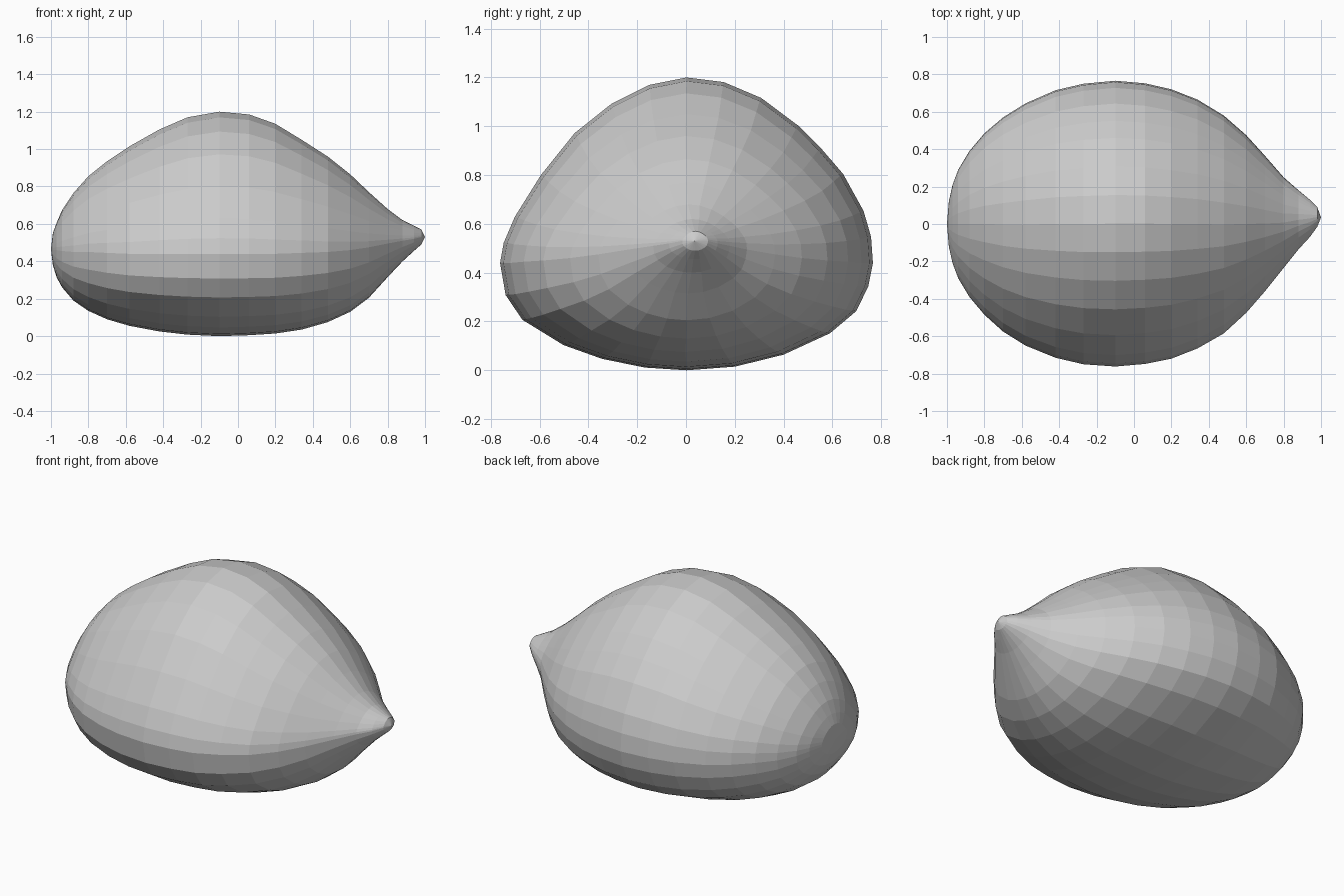
import bpy, bmesh

# Stations along x: x, top z, widest z, bottom z, back y, front y
STATIONS = [
    (-0.99, 0.55, 0.46, 0.38, 0.12, -0.12),
    (-0.97, 0.605, 0.46, 0.315, 0.21, -0.21),
    (-0.94, 0.675, 0.455, 0.26, 0.29, -0.29),
    (-0.88, 0.765, 0.45, 0.19, 0.39, -0.39),
    (-0.80, 0.855, 0.45, 0.135, 0.485, -0.485),
    (-0.70, 0.935, 0.445, 0.09, 0.57, -0.575),
    (-0.58, 1.015, 0.44, 0.055, 0.645, -0.65),
    (-0.42, 1.105, 0.44, 0.025, 0.715, -0.715),
    (-0.27, 1.17, 0.44, 0.008, 0.75, -0.75),
    (-0.10, 1.20, 0.44, 0.0, 0.766, -0.762),
    (0.06, 1.185, 0.44, 0.005, 0.752, -0.748),
    (0.20, 1.135, 0.44, 0.014, 0.72, -0.72),
    (0.34, 1.05, 0.445, 0.035, 0.665, -0.665),
    (0.48, 0.96, 0.45, 0.075, 0.58, -0.585),
    (0.60, 0.865, 0.46, 0.13, 0.475, -0.475),
    (0.70, 0.77, 0.475, 0.205, 0.365, -0.36),
    (0.80, 0.68, 0.495, 0.315, 0.25, -0.235),
    (0.88, 0.62, 0.51, 0.40, 0.18, -0.135),
    (0.94, 0.59, 0.52, 0.455, 0.13, -0.07),
    (0.98, 0.57, 0.53, 0.49, 0.09, -0.015),
]
# Half sections (y, z) as fractions: back side bottom to top, front side top to bottom
BACK = [(0, -1), (0.26, -0.966), (0.52, -0.855), (0.77, -0.655), (0.91, -0.45), (0.975, -0.22),
        (1, 0), (0.99, 0.14), (0.95, 0.28), (0.84, 0.48), (0.72, 0.62), (0.6, 0.74),
        (0.4, 0.89), (0.2, 0.975)]
FRONT = [(0, 1), (0.2, 0.96), (0.4, 0.86), (0.6, 0.70), (0.78, 0.475), (0.92, 0.25), (0.98, 0.11),
         (1, 0), (0.97, -0.3), (0.88, -0.53), (0.66, -0.765), (0.45, -0.895), (0.22, -0.975)]


def ring(bm, station):
    x, top, mid, bottom, back, front = station
    centre = (back + front) / 2
    half = (back - front) / 2
    pts = BACK + [(-y, z) for y, z in FRONT]
    return [bm.verts.new((x, centre + half * y,
                          mid + z * ((top - mid) if z > 0 else (mid - bottom)))) for y, z in pts]


# Fruit body: lofted rings closed by a blunt end and a pointed tip
bm = bmesh.new()
rings = [ring(bm, s) for s in STATIONS]
n = len(rings[0])
for a, b in zip(rings, rings[1:]):
    for i in range(n):
        j = (i + 1) % n
        bm.faces.new((a[i], a[j], b[j], b[i]))
for loop, tip in ((rings[0], (-1, 0, 0.465)), (rings[-1], (1, 0.035, 0.53))):
    v = bm.verts.new(tip)
    for i in range(n):
        bm.faces.new((loop[i], loop[(i + 1) % n], v))
bmesh.ops.recalc_face_normals(bm, faces=bm.faces)
mesh = bpy.data.meshes.new("fruit_body")
bm.to_mesh(mesh)
bm.free()
body = bpy.data.objects.new("fruit_body", mesh)
bpy.context.collection.objects.link(body)
